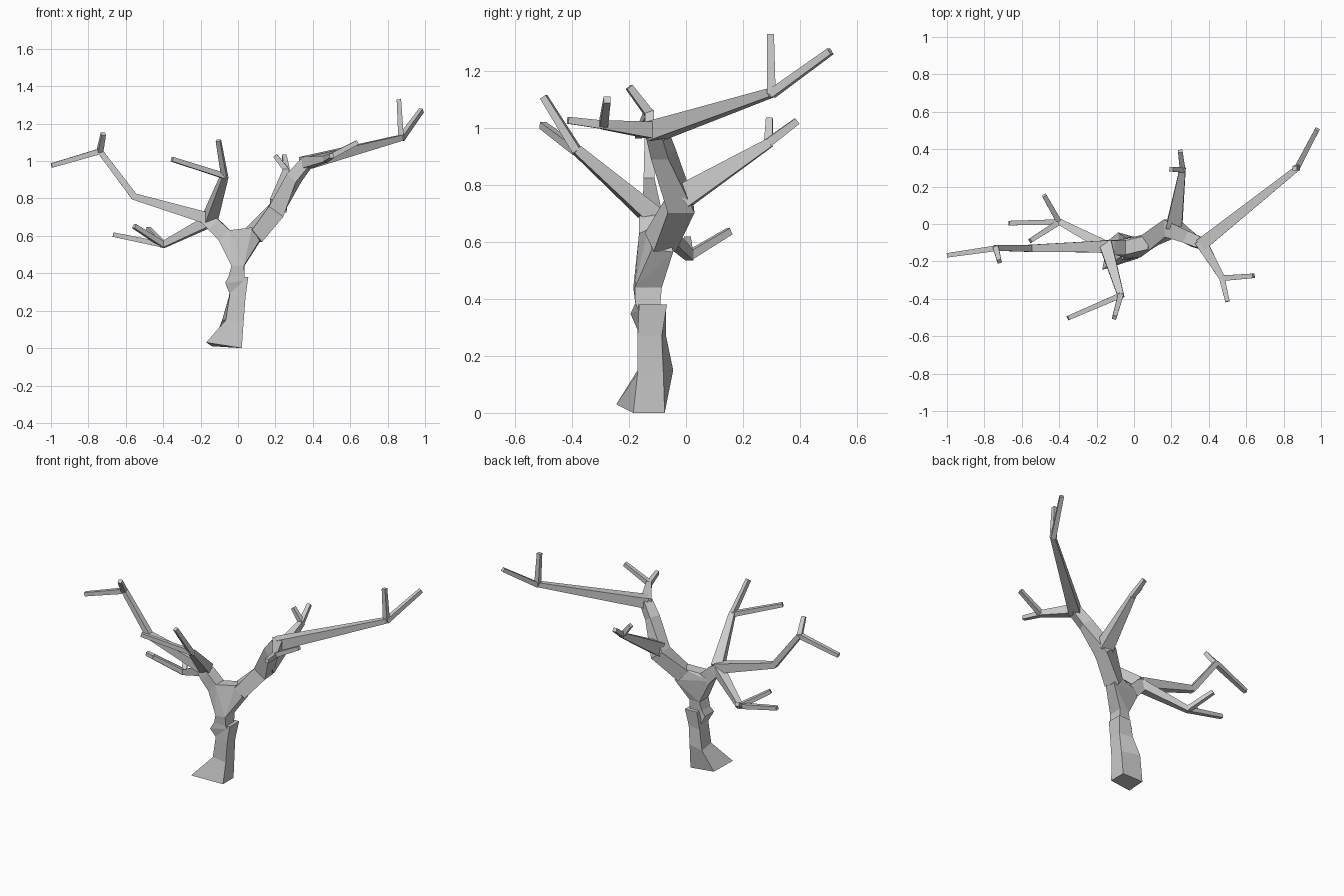
import bpy, bmesh
from mathutils import Vector


def finish(name, bm):
    bmesh.ops.recalc_face_normals(bm, faces=bm.faces)
    me = bpy.data.meshes.new(name)
    bm.to_mesh(me)
    bm.free()
    ob = bpy.data.objects.new(name, me)
    bpy.context.collection.objects.link(ob)
    return ob


def loft(name, rings):
    """Skin four-sided rings and cap both ends."""
    bm = bmesh.new()
    vs = [[bm.verts.new(p) for p in r] for r in rings]
    for a, b in zip(vs, vs[1:]):
        for i in range(4):
            j = (i + 1) % 4
            bm.faces.new((a[i], a[j], b[j], b[i]))
    bm.faces.new(vs[0][::-1])
    bm.faces.new(vs[-1])
    return finish(name, bm)


def limb(name, *nodes):
    """Tapered square tube through nodes (x, y, z, half width)."""
    pts = [Vector(n[:3]) for n in nodes]
    rings = []
    for i, p in enumerate(pts):
        t = Vector()
        if i > 0:
            t += (p - pts[i - 1]).normalized()
        if i < len(pts) - 1:
            t += (pts[i + 1] - p).normalized()
        t.normalize()
        ref = Vector((1, 0, 0)) if abs(t.z) > 0.95 else Vector((0, 0, 1))
        u = t.cross(ref).normalized()
        v = u.cross(t)
        r = nodes[i][3]
        rings.append([p + u * r * a + v * r * b
                      for a, b in ((-1, -1), (1, -1), (1, 1), (-1, 1))])
    return loft(name, rings)


def twigs(name, node, *tips):
    for i, tip in enumerate(tips):
        limb(f"{name}_{i + 1}", (*node, 0.015), (*tip, 0.012))


# Lower trunk with flared root
loft("lower_trunk", [
    [(-.17, -.245, .03), (.02, -.185, 0), (.02, -.075, 0), (-.14, -.09, .01)],
    [(-.065, -.17, .15), (.03, -.17, .14), (.03, -.08, .15), (-.085, -.045, .15)],
    [(-.045, -.17, .28), (.04, -.17, .27), (.04, -.085, .27), (-.05, -.07, .27)],
    [(-.03, -.17, .385), (.055, -.165, .38), (.055, -.067, .38), (-.03, -.07, .38)],
])

# Upper trunk with a bark ledge
neck = [(-.035, -.185, .44), (.032, -.18, .44), (.035, -.085, .44), (-.035, -.09, .44)]
loft("upper_trunk", [
    [(-.04, -.165, .28), (.02, -.165, .28), (.02, -.09, .28), (-.04, -.09, .28)],
    [(-.068, -.195, .348), (.035, -.165, .36), (.035, -.085, .36), (-.068, -.1, .35)],
    [(-.05, -.178, .385), (.035, -.178, .385), (.035, -.09, .385), (-.05, -.095, .385)],
    neck,
])

# Flat-topped fork
bm = bmesh.new()
for p in neck + [(-.115, -.16, .6), (-.115, -.09, .6), (-.05, -.165, .63),
                 (-.05, -.09, .63), (.075, -.135, .645), (.075, -.06, .645),
                 (.115, -.12, .575), (.115, -.045, .565)]:
    bm.verts.new(p)
bmesh.ops.convex_hull(bm, input=bm.verts)
finish("fork", bm)

# Main limbs
limb("right_limb", (.08, -.09, .6, .045), (.2, -.02, .73, .047),
     (.3, -.08, .91, .034), (.365, -.105, .99, .03))
limb("left_limb", (-.07, -.125, .6, .04), (-.13, -.125, .66, .038),
     (-.175, -.12, .695, .03))

# Right side branches
limb("back_branch", (.215, -.01, .76, .042), (.26, .295, .95, .016))
twigs("back_twig", (.26, .29, .95), (.247, .39, 1.025), (.198, .293, 1.03))

limb("far_right_branch", (.36, -.11, .99, .034), (.875, .3, 1.125, .015))
twigs("far_right_twig", (.872, .3, 1.12), (.98, .507, 1.27), (.86, .297, 1.33))

limb("front_right_branch", (.355, -.09, .99, .032), (.472, -.29, 1.012, .016))
twigs("front_right_twig", (.47, -.29, 1.012), (.64, -.277, 1.1), (.5, -.415, 1.028))

# Left side branches
limb("far_left_branch", (-.15, -.12, .69, .032), (-.555, -.13, .81, .019),
     (-.74, -.128, 1.055, .015))
twigs("far_left_twig", (-.738, -.13, 1.052), (-.997, -.167, .976), (-.72, -.2, 1.145))

limb("front_left_branch", (-.15, -.115, .69, .034), (-.07, -.385, .925, .017))
twigs("front_left_twig", (-.072, -.382, .92), (-.353, -.503, 1.01), (-.105, -.5, 1.11))

limb("low_left_branch", (-.15, -.12, .68, .03), (-.405, .015, .55, .016))
twigs("low_left_twig", (-.4, .01, .552), (-.668, .005, .607),
      (-.48, .153, .638), (-.555, -.09, .652))
